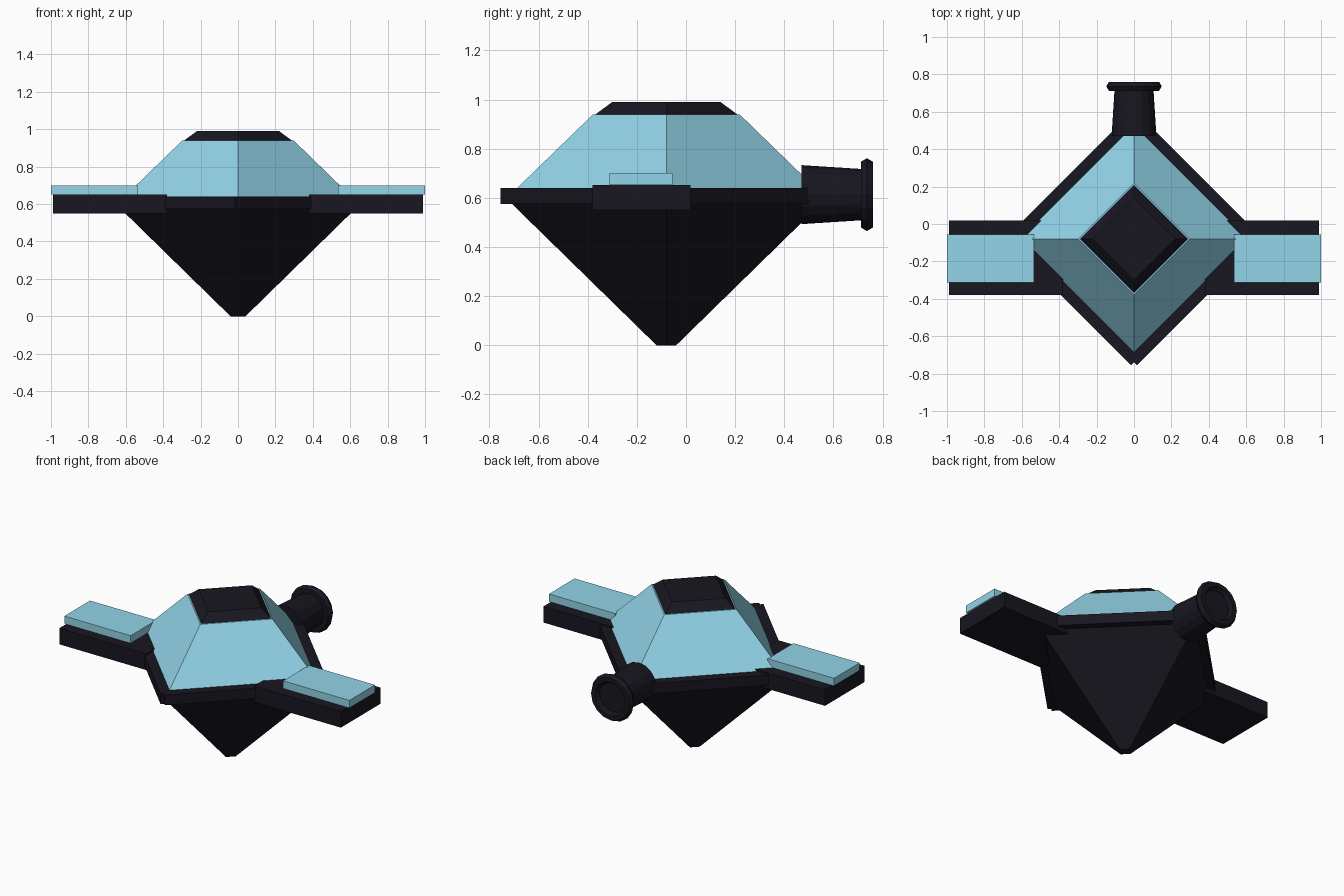
import bpy
from math import pi, sqrt, cos, sin
from mathutils import Matrix

if "Cube" in bpy.data.objects:
    bpy.data.objects.remove(bpy.data.objects["Cube"])

CY = -0.08  # body centre in y


def material(name, rgb):
    m = bpy.data.materials.new(name)
    m.diffuse_color = (*rgb, 1)
    m.use_nodes = True
    m.node_tree.nodes["Principled BSDF"].inputs["Base Color"].default_value = m.diffuse_color
    return m


dark = material("dark_metal", (0.009, 0.008, 0.014))
blue = material("light_blue", (0.29, 0.66, 0.81))


def finish(name, mat):
    o = bpy.context.object
    o.name = name
    o.data.materials.append(mat)
    return o


def diamond(name, r1, z1, r2, z2, mat):
    # four-sided frustum with corners on the x and y axes
    bpy.ops.mesh.primitive_cone_add(vertices=4, radius1=r1, radius2=r2, depth=z2 - z1,
                                    location=(0, CY, (z1 + z2) / 2))
    return finish(name, mat)


def box(name, lo, hi, mat):
    bpy.ops.mesh.primitive_cube_add(size=1)
    o = finish(name, mat)
    size = [b - a for a, b in zip(lo, hi)]
    mid = [(a + b) / 2 for a, b in zip(lo, hi)]
    o.data.transform(Matrix.Translation(mid) @ Matrix.Diagonal((*size, 1)))
    return o


# Body: lower point, upper canopy, top cap
diamond("lower_hull", 0.04, 0.0, 0.63, 0.577, dark)
diamond("upper_canopy", 0.612, 0.635, 0.298, 0.94, blue)
diamond("top_cap", 0.292, 0.937, 0.22, 0.99, dark)

# Rim: four bars with square ends, leaving small notches at the corners
out = 0.69 / sqrt(2)
half = 0.66 / sqrt(2)
for i in range(4):
    bar = box(f"rim_bar_{i + 1}", (-half, out - 0.11, 0.575), (half, out, 0.64), dark)
    bar.data.transform(Matrix.Translation((0, CY, 0)) @ Matrix.Rotation(pi / 4 + i * pi / 2, 4, 'Z'))

# Side wings with blue plates, mirrored in x
for name, lo, hi, mat in (
        ("wing", (0.38, -0.38, 0.55), (0.988, 0.018, 0.652), dark),
        ("wing_plate", (0.535, -0.312, 0.652), (1.0, -0.055, 0.70), blue)):
    o = box(name, lo, hi, mat)
    o.modifiers.new("mirror", 'MIRROR')

# Rear nozzle and its faceted lip
NZ = 0.613
bpy.ops.mesh.primitive_cone_add(vertices=16, radius1=0.12, radius2=0.103, depth=0.265,
                                location=(0, 0.47 + 0.1325, NZ), rotation=(-pi / 2, 0, 0))
finish("nozzle", dark)
bpy.ops.mesh.primitive_torus_add(major_segments=16, minor_segments=6, major_radius=0.12,
                                 minor_radius=0.028, location=(0, 0.736, NZ),
                                 rotation=(-pi / 2, 0, 0))
finish("nozzle_lip", dark)
